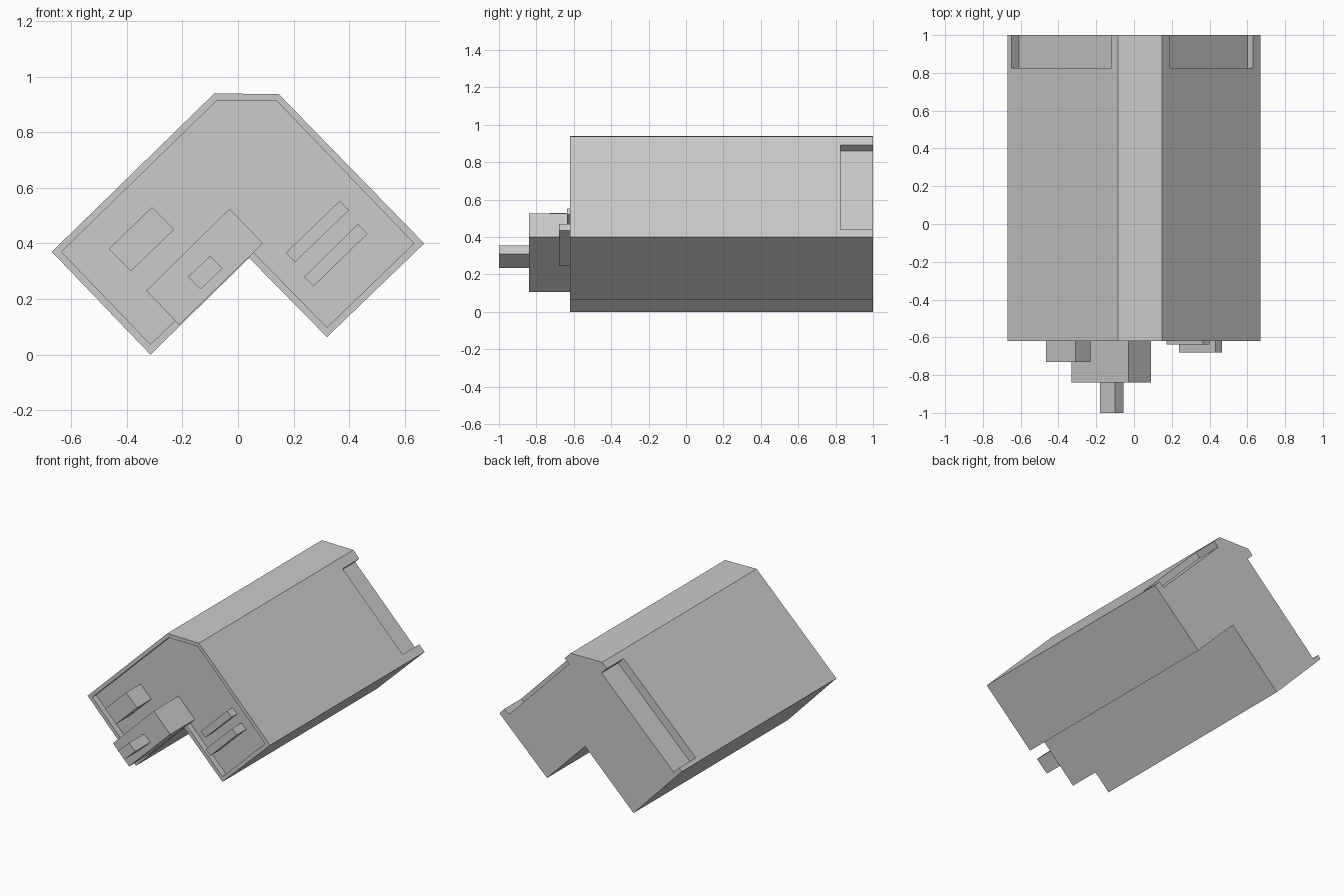
import bpy, bmesh

if "Cube" in bpy.data.objects:
    bpy.data.objects.remove(bpy.data.objects["Cube"])


def prism(name, profile, y0, y1):
    """Extrude an (x, z) profile from y0 (front) to y1 (back)."""
    bm = bmesh.new()
    face = bm.faces.new([bm.verts.new((x, y0, z)) for x, z in profile])
    ext = bmesh.ops.extrude_face_region(bm, geom=[face])
    verts = [v for v in ext["geom"] if isinstance(v, bmesh.types.BMVert)]
    bmesh.ops.translate(bm, verts=verts, vec=(0, y1 - y0, 0))
    bmesh.ops.recalc_face_normals(bm, faces=bm.faces)
    mesh = bpy.data.meshes.new(name)
    bm.to_mesh(mesh)
    bm.free()
    obj = bpy.data.objects.new(name, mesh)
    bpy.context.collection.objects.link(obj)
    return obj


def cut(target, name, profile, y0, y1):
    """Subtract a prism from the target."""
    cutter = prism(name, profile, y0, y1)
    cutter.hide_render = True
    cutter.hide_viewport = True
    mod = target.modifiers.new(name, 'BOOLEAN')
    mod.operation = 'DIFFERENCE'
    mod.solver = 'EXACT'
    mod.object = cutter


FRONT, FLOOR, BACK = -0.62, -0.58, 1.0

# Main body: chevron section with a flat ridge
body = prism("body", [(-0.67, 0.37), (-0.085, 0.94), (0.147, 0.937), (0.67, 0.40),
                      (0.32, 0.063), (0.04, 0.348), (-0.315, 0.0)], FRONT, BACK)

# Recessed front panel inside a thin rim
cut(body, "front_recess_cutter",
    [(-0.635, 0.37), (-0.075, 0.915), (0.14, 0.912), (0.633, 0.40),
     (0.32, 0.098), (0.042, 0.382), (-0.315, 0.037)], FRONT - 0.1, FLOOR)

# Shallow notches at the rear of both slopes
cut(body, "left_notch_cutter",
    [(-0.61, 0.35), (-0.08, 0.866), (-0.18, 0.968), (-0.71, 0.452)], 0.825, BACK + 0.1)
cut(body, "right_notch_cutter",
    [(0.60, 0.41), (0.16, 0.861), (0.26, 0.959), (0.70, 0.508)], 0.825, BACK + 0.1)

# Front blocks, all tilted along the arms
blocks = {
    "centre_block": ([(-0.33, 0.23), (-0.03, 0.525), (0.09, 0.40), (-0.212, 0.107)], -0.84, FLOOR + 0.01),
    "centre_peg": ([(-0.18, 0.28), (-0.10, 0.355), (-0.055, 0.31), (-0.135, 0.235)], -1.0, -0.83),
    "left_block": ([(-0.465, 0.38), (-0.31, 0.53), (-0.23, 0.45), (-0.385, 0.30)], -0.73, FLOOR + 0.01),
    "upper_bar": ([(0.172, 0.366), (0.366, 0.553), (0.40, 0.52), (0.205, 0.333)], -0.637, FLOOR + 0.01),
    "lower_bar": ([(0.238, 0.28), (0.432, 0.47), (0.466, 0.435), (0.272, 0.246)], -0.68, FLOOR + 0.01),
}
for name, (profile, y0, y1) in blocks.items():
    prism(name, profile, y0, y1)
